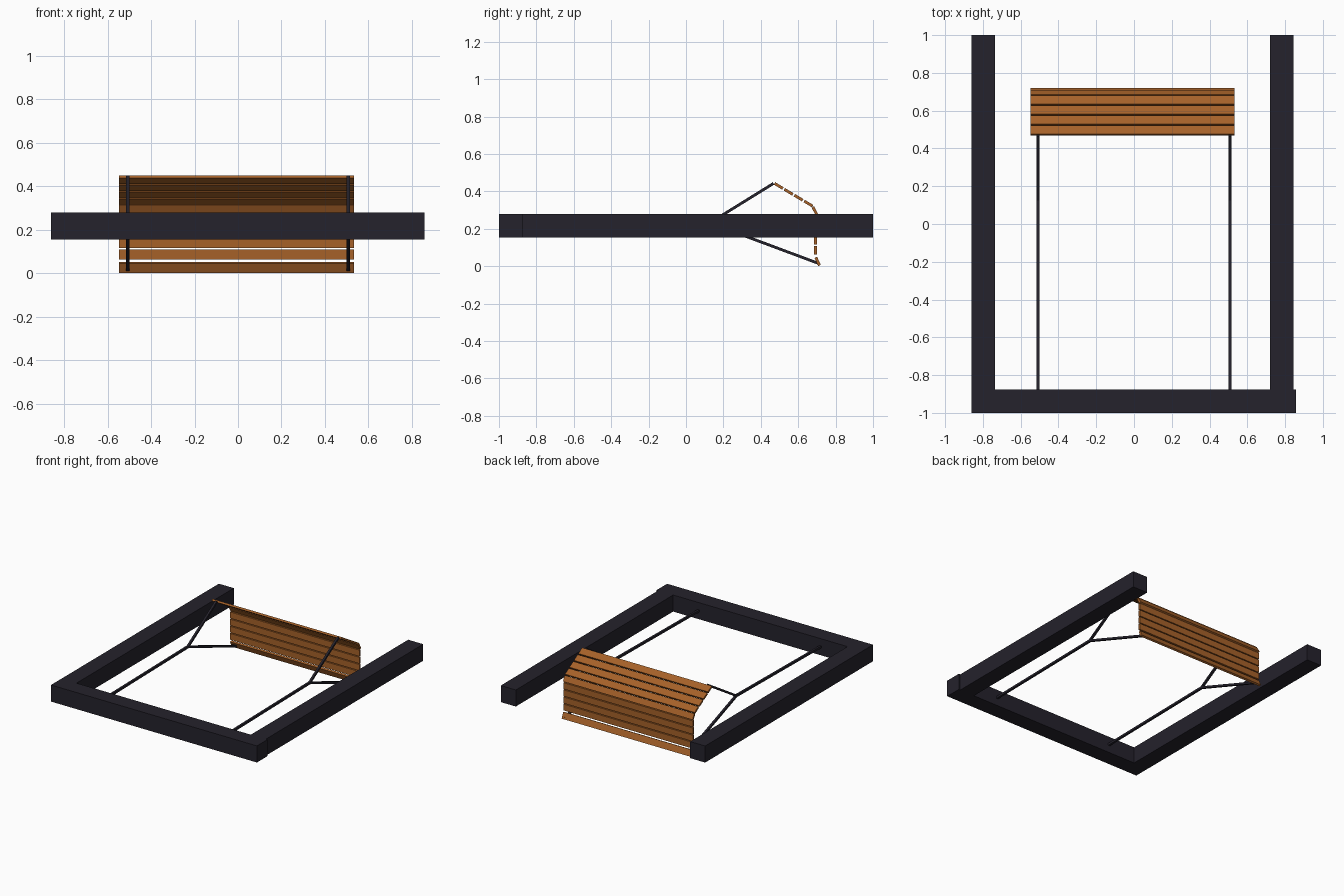
import bpy
from mathutils import Vector, Matrix

if "Cube" in bpy.data.objects:
    bpy.data.objects.remove(bpy.data.objects["Cube"])


def material(name, color):
    m = bpy.data.materials.new(name)
    m.diffuse_color = (*color, 1)
    m.use_nodes = True
    m.node_tree.nodes["Principled BSDF"].inputs["Base Color"].default_value = m.diffuse_color
    return m


DARK = material("dark_metal", (0.018, 0.016, 0.025))
WOOD = material("wood", (0.38, 0.12, 0.022))


def box(name, lo, hi, mat):
    lo, hi = Vector(lo), Vector(hi)
    bpy.ops.mesh.primitive_cube_add(size=1)
    ob = bpy.context.object
    ob.name = name
    ob.data.transform(Matrix.Diagonal((*(hi - lo), 1)))
    ob.location = (lo + hi) / 2
    ob.data.materials.append(mat)
    return ob


def bar(name, x0, x1, a, b, thick, mat):
    """Box spanning x0..x1 whose length runs from a to b in the (y, z) plane."""
    a, b = Vector((0, *a)), Vector((0, *b))
    d = b - a
    ydir = d.normalized()
    zdir = Vector((1, 0, 0)).cross(ydir)
    rot = Matrix((Vector((1, 0, 0)), ydir, zdir)).transposed().to_4x4()
    bpy.ops.mesh.primitive_cube_add(size=1)
    ob = bpy.context.object
    ob.name = name
    ob.data.transform(rot @ Matrix.Diagonal((x1 - x0, d.length, thick, 1)))
    ob.location = (a + b) / 2 + Vector(((x0 + x1) / 2, 0, 0))
    ob.data.materials.append(mat)
    return ob


# Frame lying flat: cross beam and two posts
Z0, Z1 = 0.155, 0.28
box("top_beam", (-0.86, -1.0, Z0), (0.858, -0.875, Z1), DARK)
box("left_post", (-0.86, -0.875, Z0), (-0.735, 1.0, Z1), DARK)
box("right_post", (0.72, -0.875, Z0), (0.845, 1.0, Z1), DARK)

# Hangers: one long rod each side that forks to the back and the seat edge
FORK = (0.127, 0.232)
for side, x in (("left", -0.508), ("right", 0.508)):
    w = 0.008
    bar(side + "_hanger_rod", x - w, x + w, (-0.88, 0.218), FORK, 0.016, DARK)
    bar(side + "_back_rod", x - w, x + w, FORK, (0.468, 0.443), 0.015, DARK)
    bar(side + "_seat_rod", x - w, x + w, FORK, (0.712, 0.014), 0.015, DARK)

# Slats: backrest, curved corner, seat, front lip, as (y, z) segments
slats = []
for i in range(4):
    y = 0.473 + 0.053 * i
    z = 0.443 - 0.0315 * i
    slats.append(((y, z), (y + 0.045, z - 0.027)))
slats.append(((0.678, 0.317), (0.699, 0.278)))
for i in range(4):
    z = 0.271 - 0.054 * i
    slats.append(((0.693, z), (0.693, z - 0.047)))
slats.append(((0.694, 0.048), (0.714, 0.004)))
for i, (a, b) in enumerate(slats):
    bar(f"bench_slat_{i + 1}", -0.548, 0.533, a, b, 0.015, WOOD)
